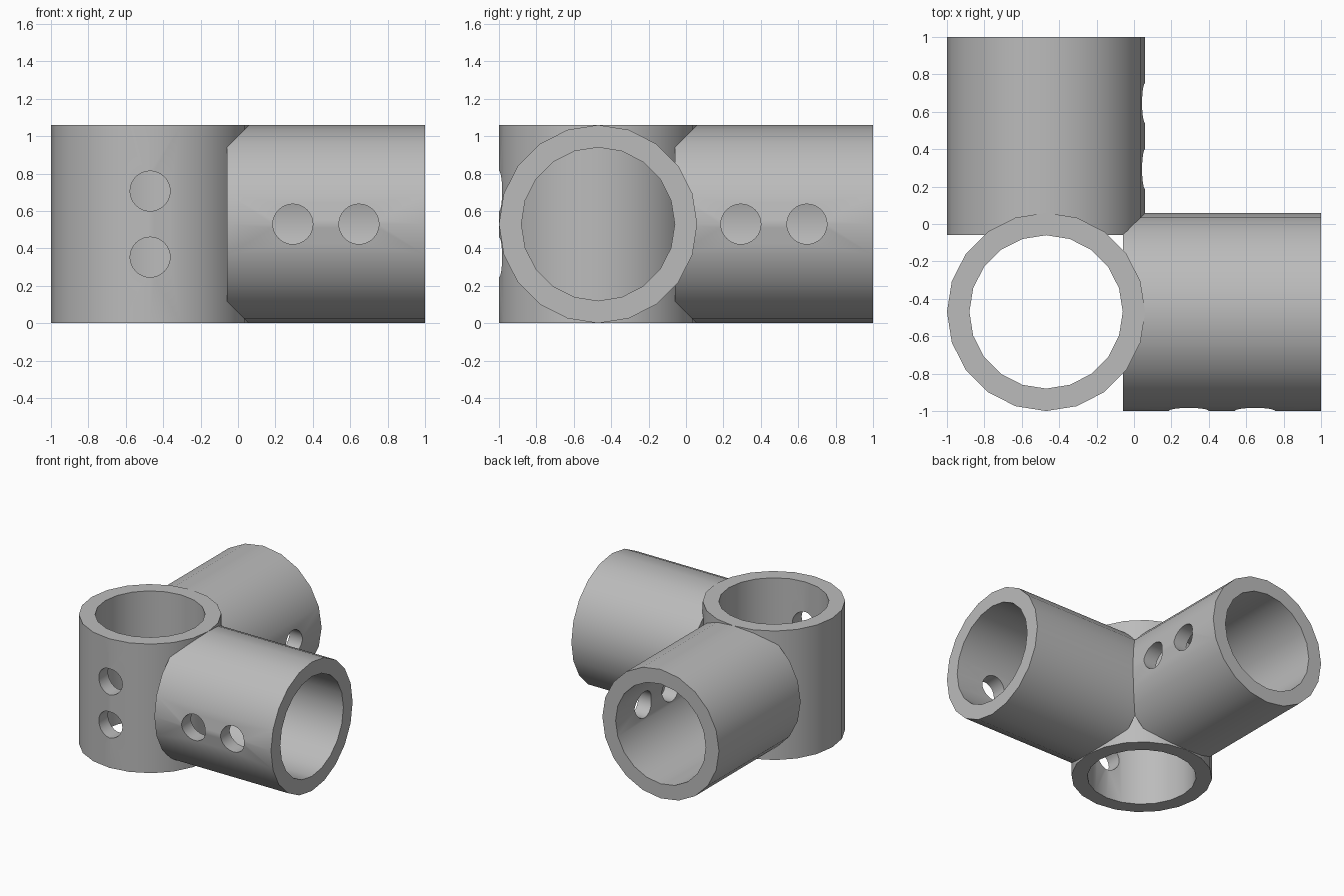
import bpy, bmesh, math
from mathutils import Matrix, Vector

cube = bpy.data.objects.get("Cube")
if cube:
    bpy.data.objects.remove(cube, do_unlink=True)

OUTER, BORE, LENGTH, HOLE = 0.53, 0.41, 1.06, 0.107

grey = bpy.data.materials.new("plain grey")
grey.use_nodes = True
colour = (0.5, 0.5, 0.5, 1)
grey.diffuse_color = colour
grey.node_tree.nodes["Principled BSDF"].inputs["Base Color"].default_value = colour


def add_object(name, bm, matrix):
    bmesh.ops.recalc_face_normals(bm, faces=bm.faces)
    mesh = bpy.data.meshes.new(name)
    bm.to_mesh(mesh)
    bm.free()
    mesh.materials.append(grey)
    obj = bpy.data.objects.new(name, mesh)
    obj.matrix_world = matrix
    bpy.context.collection.objects.link(obj)
    return obj


def tube_mesh(sides=20):
    """Hollow tube along local z, starting at the origin."""
    bm = bmesh.new()
    rings = []
    for r, z in ((OUTER, 0), (OUTER, LENGTH), (BORE, LENGTH), (BORE, 0)):
        rings.append([bm.verts.new((r * math.cos(i * math.tau / sides),
                                    r * math.sin(i * math.tau / sides), z))
                      for i in range(sides)])
    for k, a in enumerate(rings):
        b = rings[(k + 1) % len(rings)]
        for i in range(sides):
            j = (i + 1) % sides
            bm.faces.new((a[i], a[j], b[j], b[i]))
    return bm


def drill_mesh():
    """Two round pegs through the wall on the local +x side."""
    bm = bmesh.new()
    turn = Matrix.Rotation(math.pi / 2, 4, 'Y')
    for z in (LENGTH / 3, LENGTH * 2 / 3):
        bmesh.ops.create_cone(bm, cap_ends=True, segments=32, radius1=HOLE,
                              radius2=HOLE, depth=0.4,
                              matrix=Matrix.Translation((0.5, 0, z)) @ turn)
    return bm


def socket(name, base, axis, hole_side):
    """Tube from base along axis, with two screw holes facing hole_side."""
    z, x = Vector(axis), Vector(hole_side)
    matrix = Matrix.Translation(base) @ Matrix((x, z.cross(x), z)).transposed().to_4x4()
    obj = add_object(name, tube_mesh(), matrix)
    drill = add_object(name + "_hole_cutter", drill_mesh(), matrix)
    drill.hide_render = True
    bpy.context.view_layer.update()
    mod = obj.modifiers.new("screw holes", 'BOOLEAN')
    mod.operation, mod.solver, mod.object = 'DIFFERENCE', 'EXACT', drill
    bpy.ops.object.select_all(action='DESELECT')
    obj.select_set(True)
    bpy.context.view_layer.objects.active = obj
    bpy.ops.object.modifier_apply(modifier=mod.name)
    bpy.data.objects.remove(drill, do_unlink=True)
    bpy.ops.object.shade_smooth_by_angle(angle=math.radians(30))


# Three sockets meeting at one corner
mid = LENGTH / 2
socket("upright_socket", (-0.47, -0.47, 0), (0, 0, 1), (0, -1, 0))
socket("side_socket", (-0.06, -0.47, mid), (1, 0, 0), (0, -1, 0))
socket("back_socket", (-0.47, -0.06, mid), (0, 1, 0), (1, 0, 0))
